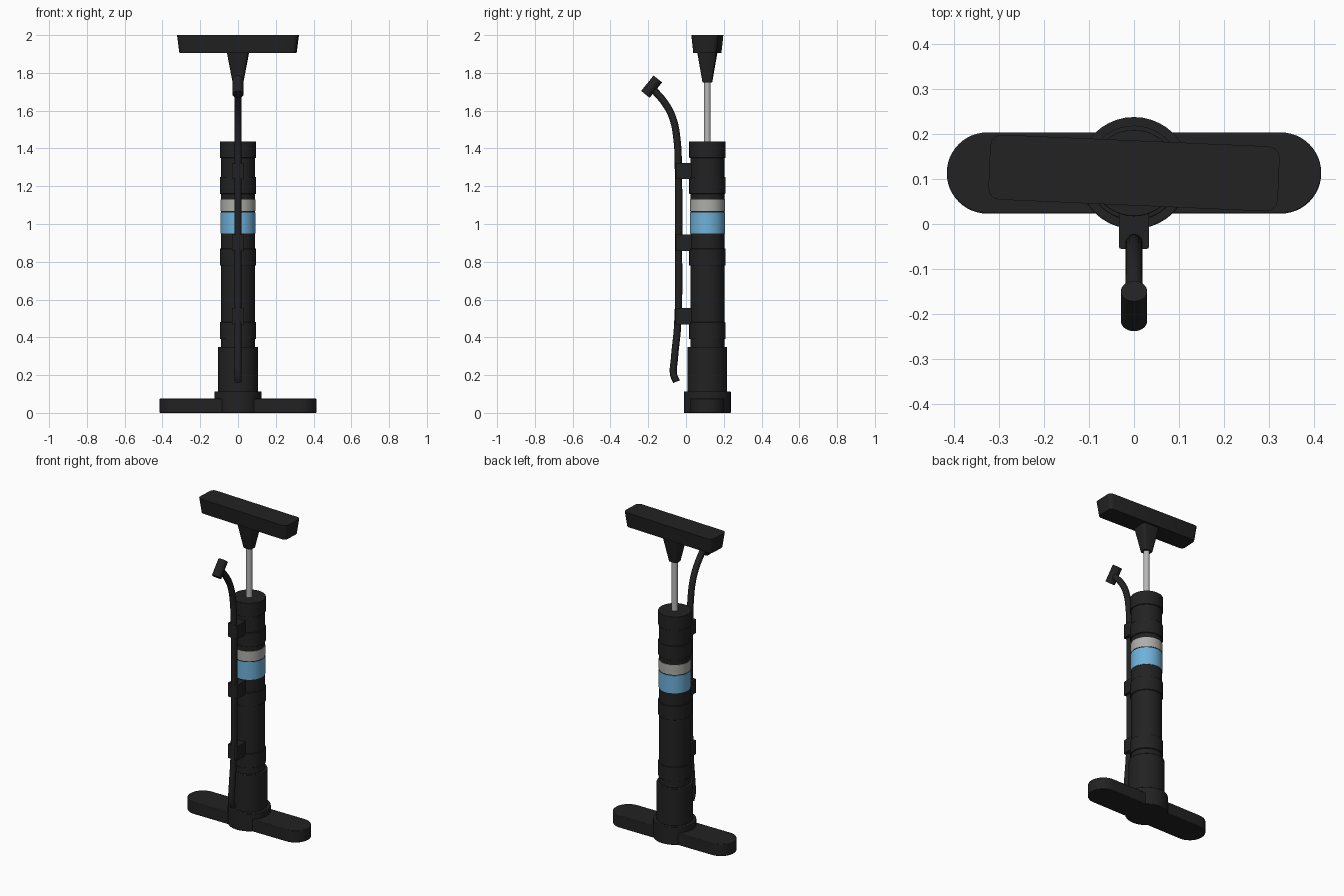
import bpy, bmesh, math
from mathutils import Vector

if "Cube" in bpy.data.objects:
    bpy.data.objects.remove(bpy.data.objects["Cube"])

CY = 0.113  # y of the pump axis


def material(name, rgb):
    m = bpy.data.materials.new(name)
    m.diffuse_color = (*rgb, 1)
    m.use_nodes = True
    m.node_tree.nodes["Principled BSDF"].inputs["Base Color"].default_value = m.diffuse_color
    return m


BLACK = material("black_plastic", (0.016, 0.016, 0.016))
BLUE = material("sky_blue", (0.16, 0.44, 0.70))
GREY = material("light_grey", (0.42, 0.42, 0.40))
STEEL = material("steel", (0.47, 0.48, 0.47))


def finish(ob, mat, bevel=0):
    ob.data.materials.append(mat)
    bpy.ops.object.select_all(action='DESELECT')
    ob.select_set(True)
    bpy.context.view_layer.objects.active = ob
    if bevel:
        b = ob.modifiers.new("bevel", 'BEVEL')
        b.width, b.segments, b.limit_method = bevel, 2, 'ANGLE'
    bpy.ops.object.shade_smooth_by_angle(angle=math.radians(35))
    return ob


def cylinder(name, r, z0, z1, mat=BLACK, bevel=0):
    bpy.ops.mesh.primitive_cylinder_add(vertices=40, radius=r, depth=z1 - z0,
                                        location=(0, CY, (z0 + z1) / 2))
    ob = bpy.context.object
    ob.name = name
    return finish(ob, mat, bevel)


def rounded_rect(hx, hy, r, steps):
    pts = []
    for q, (sx, sy) in enumerate([(1, 1), (-1, 1), (-1, -1), (1, -1)]):
        for i in range(steps + 1):
            a = (q + i / steps) * math.pi / 2
            pts.append((sx * (hx - r) + r * math.cos(a), sy * (hy - r) + r * math.sin(a)))
    return pts


def loft(name, low, high, z0, z1, turn=0, bevel=0, y=CY):
    """Solid between a lower and an upper outline."""
    bm = bmesh.new()
    a = [bm.verts.new((p[0], p[1], z0)) for p in low]
    b = [bm.verts.new((p[0], p[1], z1)) for p in high]
    n = len(a)
    bm.faces.new(a[::-1])
    bm.faces.new(b)
    for i in range(n):
        j = (i + 1) % n
        bm.faces.new((a[i], a[j], b[j], b[i]))
    bmesh.ops.remove_doubles(bm, verts=bm.verts, dist=1e-5)
    bmesh.ops.recalc_face_normals(bm, faces=bm.faces)
    me = bpy.data.meshes.new(name)
    bm.to_mesh(me)
    bm.free()
    ob = bpy.data.objects.new(name, me)
    bpy.context.collection.objects.link(ob)
    ob.location.y = y
    ob.rotation_euler.z = turn
    return finish(ob, BLACK, bevel)


# Foot plate with round ends, hub and socket
foot = rounded_rect(0.415, 0.09, 0.0899, 12)
loft("foot_plate", foot, foot, 0, 0.076, bevel=0.006)
cylinder("base_hub", 0.124, 0, 0.114, bevel=0.003)
cylinder("base_socket", 0.105, 0.11, 0.35, bevel=0.003)

# Barrel with coloured sleeves
cylinder("barrel", 0.09, 0.34, 1.43)
cylinder("blue_sleeve", 0.0925, 0.95, 1.062, BLUE)
cylinder("grey_sleeve", 0.0925, 1.068, 1.13, GREY)

# Raised bands, hose clips just above the lower three
for i, z in enumerate((0.39, 0.78, 1.16)):
    cylinder(f"band_{i}", 0.096, z, z + 0.09, bevel=0.002)
    clip = rounded_rect(0.033, 0.045, 0.004, 2)
    loft(f"hose_clip_{i}", clip, clip, z + 0.077, z + 0.164, y=-0.01)
cylinder("top_cap", 0.096, 1.35, 1.438, bevel=0.002)

# Piston rod, tapered neck and grip, slightly turned
turn = math.radians(-2.5)
cylinder("piston_rod", 0.018, 1.42, 1.77, STEEL)
loft("handle_neck", rounded_rect(0.028, 0.025, 0.01, 3),
     rounded_rect(0.058, 0.052, 0.016, 3), 1.75, 1.91, turn)
loft("handle_grip", rounded_rect(0.309, 0.062, 0.022, 3),
     rounded_rect(0.321, 0.072, 0.025, 3), 1.905, 2.0, turn)

# Hose
path = [(-0.05, 0.165), (-0.066, 0.205), (-0.062, 0.28), (-0.044, 0.47), (-0.039, 0.9),
        (-0.04, 1.25), (-0.048, 1.45), (-0.07, 1.56), (-0.108, 1.635), (-0.175, 1.715)]
cu = bpy.data.curves.new("hose", 'CURVE')
cu.dimensions = '3D'
cu.bevel_depth, cu.bevel_resolution, cu.resolution_u = 0.019, 4, 6
cu.use_fill_caps = True
sp = cu.splines.new('BEZIER')
sp.bezier_points.add(len(path) - 1)
for p, (y, z) in zip(sp.bezier_points, path):
    p.co = (0, y, z)
    p.handle_left_type = p.handle_right_type = 'AUTO'
hose = bpy.data.objects.new("hose", cu)
bpy.context.collection.objects.link(hose)
bpy.ops.object.select_all(action='DESELECT')
hose.select_set(True)
bpy.context.view_layer.objects.active = hose
bpy.ops.object.convert(target='MESH')
finish(bpy.context.object, BLACK)

# Valve head across the hose end
axis = Vector((0, 0.63, 0.775))
bpy.ops.mesh.primitive_cylinder_add(vertices=32, radius=0.029, depth=0.105,
                                    location=(0, -0.182, 1.727))
head = bpy.context.object
head.name = "valve_head"
head.rotation_euler = axis.to_track_quat('Z', 'Y').to_euler()
finish(head, BLACK)
